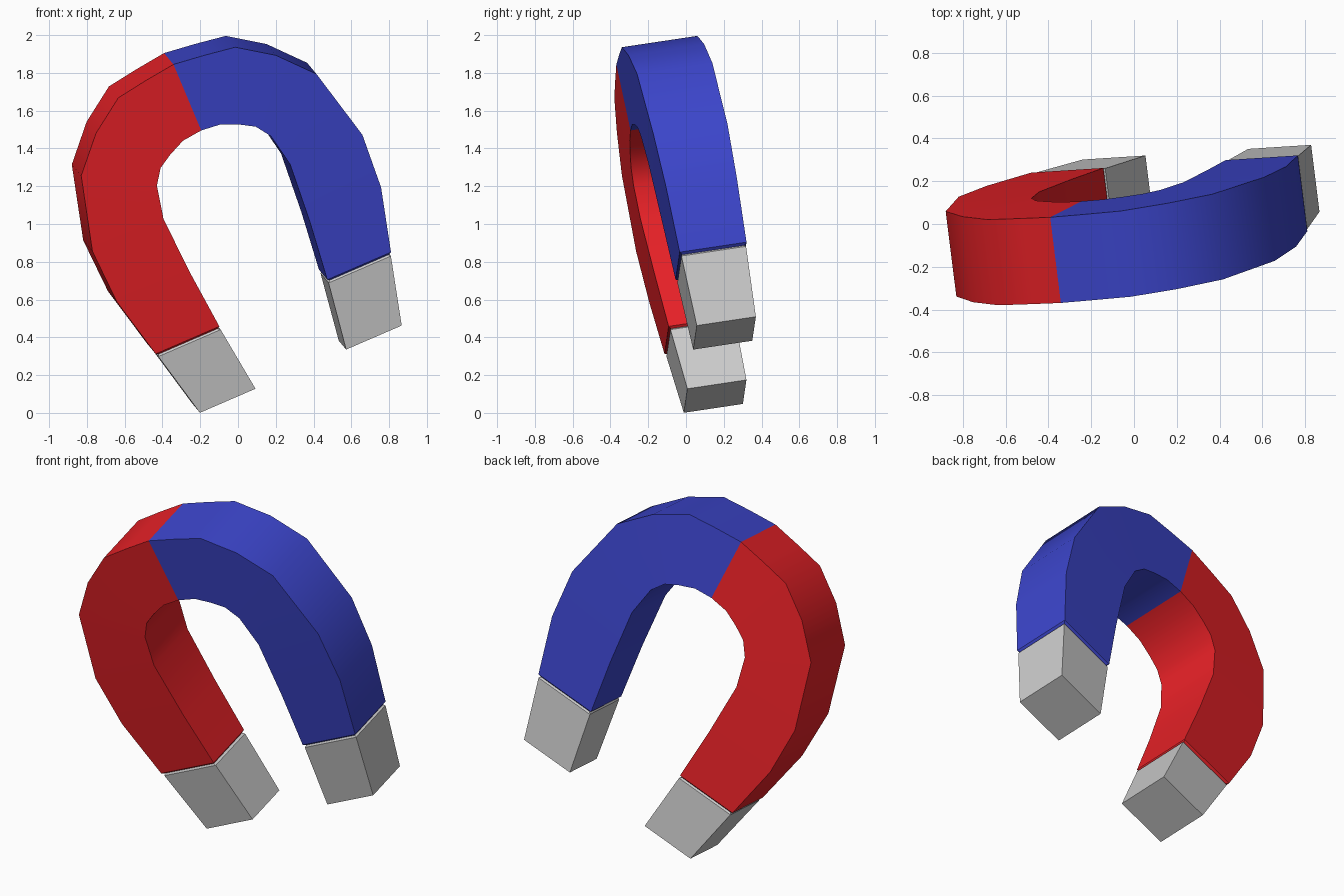
import bpy, bmesh
from mathutils import Matrix, Vector

if "Cube" in bpy.data.objects:
    bpy.data.objects.remove(bpy.data.objects["Cube"])

# Tilted frame of the magnet: across, thickness and up directions
ACROSS = Vector((0.916, 0.059, 0.396))
DEPTH = Vector((-0.123, 0.983, 0.147))
UP = Vector((-0.381, -0.195, 0.908))
ORIGIN = ACROSS * 0.398 + DEPTH * 0.174
FRAME = Matrix((ACROSS, DEPTH, UP)).transposed().to_4x4()
FRAME.translation = ORIGIN

# Cross-sections of one arm: inner (u, v), outer (u, v), thickness
ARM = [
    ((0.000, 1.478), (0.000, 1.863), 0.407),
    ((0.110, 1.466), (0.170, 1.842), 0.407),
    ((0.200, 1.425), (0.338, 1.816), 0.407),
    ((0.275, 1.380), (0.520, 1.689), 0.407),
    ((0.330, 1.300), (0.680, 1.510), 0.405),
    ((0.366, 1.120), (0.780, 1.112), 0.398),
    ((0.345, 0.790), (0.764, 0.811), 0.380),
    ((0.312, 0.468), (0.680, 0.468), 0.360),
    ((0.324, 0.458), (0.664, 0.458), 0.334),   # bottom of the groove
]
TIP = [
    ((0.324, 0.458), (0.664, 0.458), 0.334),
    ((0.312, 0.448), (0.672, 0.448), 0.348),
    ((0.262, 0.079), (0.583, 0.079), 0.318),
]


def loft(name, sections, side, color=None, cap_end=False):
    bm = bmesh.new()
    rings = []
    for (iu, iv), (ou, ov), t in sections:
        pts = [(iu, -t / 2, iv), (ou, -t / 2, ov), (ou, t / 2, ov), (iu, t / 2, iv)]
        rings.append([bm.verts.new(FRAME @ Vector((side * x, y, z))) for x, y, z in pts])
    for r, s in zip(rings, rings[1:]):
        for i in range(4):
            j = (i + 1) % 4
            f = (r[i], r[j], s[j], s[i])
            bm.faces.new(f if side < 0 else f[::-1])
    if cap_end:
        bm.faces.new(rings[-1] if side < 0 else rings[-1][::-1])
        bm.faces.new(rings[0][::-1] if side < 0 else rings[0])
        bmesh.ops.recalc_face_normals(bm, faces=bm.faces)
    mesh = bpy.data.meshes.new(name)
    bm.to_mesh(mesh)
    # open tubes: make sure the sides point away from the arm's core
    vol = bm.calc_volume(signed=True) if cap_end else None
    if not cap_end:
        test = bm.copy()
        bmesh.ops.holes_fill(test, edges=test.edges, sides=4)
        bmesh.ops.recalc_face_normals(test, faces=test.faces)
        test.faces.ensure_lookup_table()
        bm.faces.ensure_lookup_table()
        bm.normal_update()
        test.normal_update()
        if test.faces[0].normal.dot(bm.faces[0].normal) < 0:
            mesh.flip_normals()
        test.free()
    bm.free()
    ob = bpy.data.objects.new(name, mesh)
    bpy.context.collection.objects.link(ob)
    if color:
        mat = bpy.data.materials.new(name + "_paint")
        mat.diffuse_color = color
        mat.use_nodes = True
        mat.node_tree.nodes["Principled BSDF"].inputs["Base Color"].default_value = mat.diffuse_color
        mesh.materials.append(mat)
    bpy.ops.object.select_all(action='DESELECT')
    ob.select_set(True)
    bpy.context.view_layer.objects.active = ob
    if not cap_end:
        bpy.ops.object.shade_smooth_by_angle(angle=0.6)
    return ob


# Painted halves of the horseshoe
loft("red_arm", ARM, -1, (0.8, 0.015, 0.02, 1))
loft("blue_arm", ARM, 1, (0.045, 0.06, 0.6, 1))

# Bare metal pole tips
loft("left_pole_tip", TIP, -1, cap_end=True)
loft("right_pole_tip", TIP, 1, cap_end=True)
